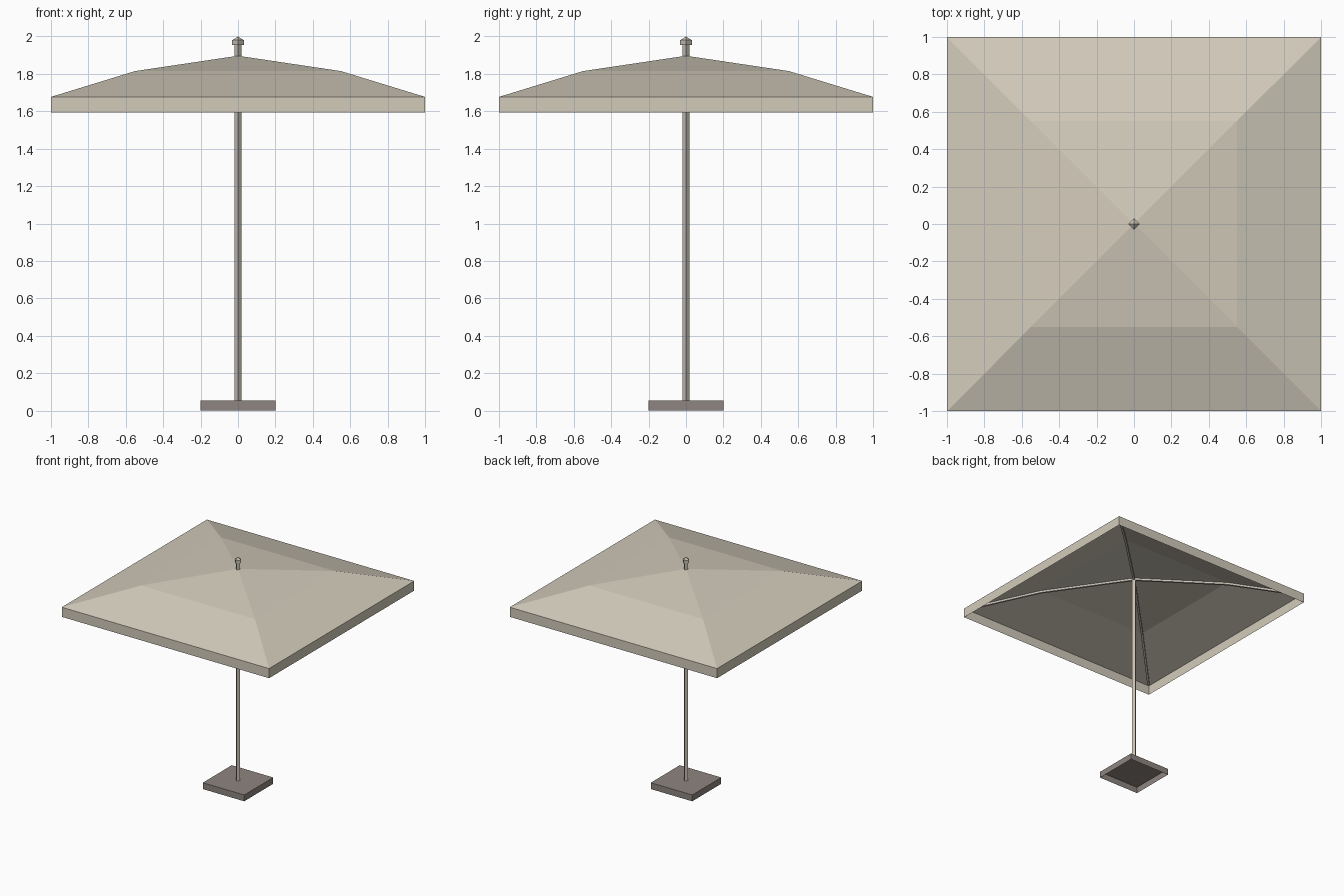
import bpy
import bmesh
import math
from mathutils import Vector, Matrix

old = bpy.data.objects.get("Cube")
if old:
    bpy.data.objects.remove(old, do_unlink=True)


def material(name, rgb):
    mat = bpy.data.materials.new(name)
    mat.use_nodes = True
    mat.diffuse_color = (*rgb, 1)
    mat.node_tree.nodes["Principled BSDF"].inputs["Base Color"].default_value = (*rgb, 1)
    return mat


canvas = material("cream canvas", (0.65, 0.60, 0.50))
pole_paint = material("beige metal", (0.58, 0.54, 0.46))
stone = material("grey brown stone", (0.27, 0.235, 0.215))


def finish(bm, name, mat):
    mesh = bpy.data.meshes.new(name)
    bm.to_mesh(mesh)
    bm.free()
    mesh.materials.append(mat)
    obj = bpy.data.objects.new(name, mesh)
    bpy.context.collection.objects.link(obj)
    return obj


def square_lathe(name, mat, profile, turn=0.0):
    """Four-sided shell through (half width, height) points; zero width makes a tip."""
    bm = bmesh.new()
    rings = []
    for size, z in profile:
        if size == 0:
            rings.append([bm.verts.new((0, 0, z))] * 4)
        else:
            rings.append([bm.verts.new((x * size, y * size, z))
                          for x, y in ((-1, -1), (1, -1), (1, 1), (-1, 1))])
    for low, high in zip(rings, rings[1:]):
        for i in range(4):
            j = (i + 1) % 4
            corners = [low[i], low[j], high[j], high[i]]
            bm.faces.new(list(dict.fromkeys(corners)))
    bmesh.ops.rotate(bm, verts=bm.verts, matrix=Matrix.Rotation(turn, 3, "Z"))
    return finish(bm, name, mat)


# Canopy: hanging valance, steep outer slope, shallow inner slope
roof = [(1.0, 1.677), (0.55, 1.815), (0, 1.897)]
square_lathe("canopy", canvas, [(1.0, 1.593)] + roof)

# Base: weight plate open underneath
square_lathe("base", stone, [(0.2, 0), (0.2, 0.055), (0, 0.055)])

# Pole and finial, turned corner-on to the front
diamond = math.radians(45)
flat = math.sqrt(0.5)
square_lathe("pole", pole_paint, [(0.019 * flat, 0.055), (0.019 * flat, 1.96)], diamond)
square_lathe("finial", pole_paint,
             [(0, 1.955), (0.031 * flat, 1.955), (0.031 * flat, 1.98), (0, 2.0)], diamond)


# Ribs: bars under the four creases of the canopy
def rib(name, angle, width=0.018, depth=0.018, gap=0.004):
    bm = bmesh.new()
    sections = []
    for reach, z in ((0.97, 1.686), (0.55, 1.815), (0, 1.897)):
        top = z - gap
        sections.append([bm.verts.new((reach * math.sqrt(2), side * width / 2, h))
                         for side, h in ((-1, top), (1, top), (1, top - depth), (-1, top - depth))])
    for a, b in zip(sections, sections[1:]):
        for i in range(4):
            j = (i + 1) % 4
            bm.faces.new((a[i], a[j], b[j], b[i]))
    bm.faces.new(sections[0])
    bm.faces.new(sections[-1])
    bmesh.ops.recalc_face_normals(bm, faces=bm.faces)
    bmesh.ops.rotate(bm, verts=bm.verts, matrix=Matrix.Rotation(angle, 3, "Z"))
    finish(bm, name, pole_paint)


for n, label in enumerate(("back_left", "back_right", "front_right", "front_left")):
    rib("rib_" + label, math.radians(45 + 90 * n))
